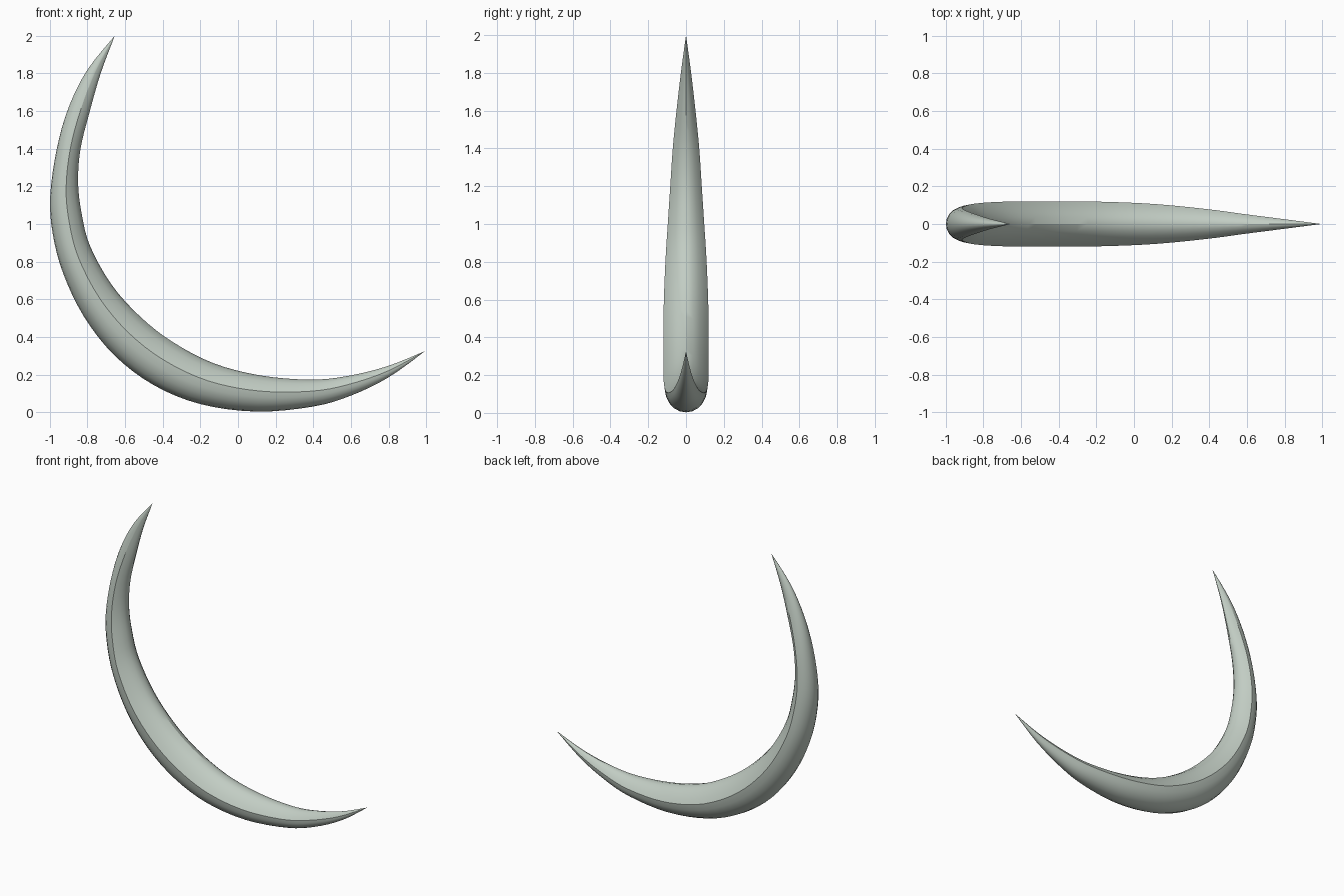
import bpy, bmesh, math
from mathutils import Vector

if "Cube" in bpy.data.objects:
    bpy.data.objects.remove(bpy.data.objects["Cube"])

# stations: outer x, outer z, inner x, inner z, half width in y
ST = [(-.655, 2, -.655, 2, 0), (-.80, 1.82, -.73, 1.80, .026),
      (-.90, 1.62, -.79, 1.59, .05), (-.963, 1.40, -.837, 1.40, .07),
      (-.998, 1.15, -.85, 1.22, .084), (-.985, .95, -.83, 1.05, .096),
      (-.93, .74, -.785, .88, .108), (-.82, .51, -.67, .675, .117),
      (-.66, .305, -.52, .508, .12), (-.45, .145, -.35, .375, .12),
      (-.20, .043, -.13, .26, .118), (.10, .003, .12, .195, .106),
      (.40, .03, .38, .173, .079), (.60, .088, .57, .19, .053),
      (.80, .185, .79, .243, .026), (.995, .325, .995, .325, 0)]
SUB, HALF = 4, 10


def spline(i, t):
    # Catmull-Rom interpolation between stations
    a, b, c, d = (ST[min(max(k, 0), len(ST) - 1)] for k in range(i - 1, i + 3))
    return [.5 * (2 * q + (r - p) * t + (2 * p - 5 * q + 4 * r - s) * t * t
                  + (3 * q - p - 3 * r + s) * t ** 3)
            for p, q, r, s in zip(a, b, c, d)]


def section(ox, oz, ix, iz, w):
    # rounded back, flatter domed inside, sharp rim where they meet
    o, n = Vector((ox, 0, oz)), Vector((ix, 0, iz))
    rim = o.lerp(n, .57)
    pts = []
    for k in range(2 * HALF):
        a = math.pi * k / HALF
        y = w * math.cos(a)
        if k <= HALF:
            p = rim.lerp(o, math.sin(a))
        else:
            p = rim.lerp(n, 1 - math.cos(a) ** 2)
        pts.append(p + Vector((0, y, 0)))
    return pts


bm = bmesh.new()
rows = [spline(i, j / SUB) for i in range(len(ST) - 1) for j in range(SUB)][1:]
rings = [[bm.verts.new(p) for p in section(*r)] for r in rows]
tips = [bm.verts.new((s[0], 0, s[1])) for s in (ST[0], ST[-1])]
N = 2 * HALF
for k in range(N):
    m = (k + 1) % N
    for a, b in zip(rings, rings[1:]):
        bm.faces.new((a[k], a[m], b[m], b[k]))
    bm.faces.new((tips[0], rings[0][m], rings[0][k]))
    bm.faces.new((tips[1], rings[-1][k], rings[-1][m]))
bmesh.ops.recalc_face_normals(bm, faces=bm.faces)

me = bpy.data.meshes.new("crescent_horn")
bm.to_mesh(me)
bm.free()
ob = bpy.data.objects.new("crescent_horn", me)
bpy.context.collection.objects.link(ob)
mat = bpy.data.materials.new("pale grey green")
mat.diffuse_color = (.54, .61, .55, 1)
mat.use_nodes = True
mat.node_tree.nodes["Principled BSDF"].inputs["Base Color"].default_value = mat.diffuse_color
me.materials.append(mat)

bpy.context.view_layer.objects.active = ob
ob.select_set(True)
bpy.ops.object.shade_smooth_by_angle(angle=math.radians(30))
